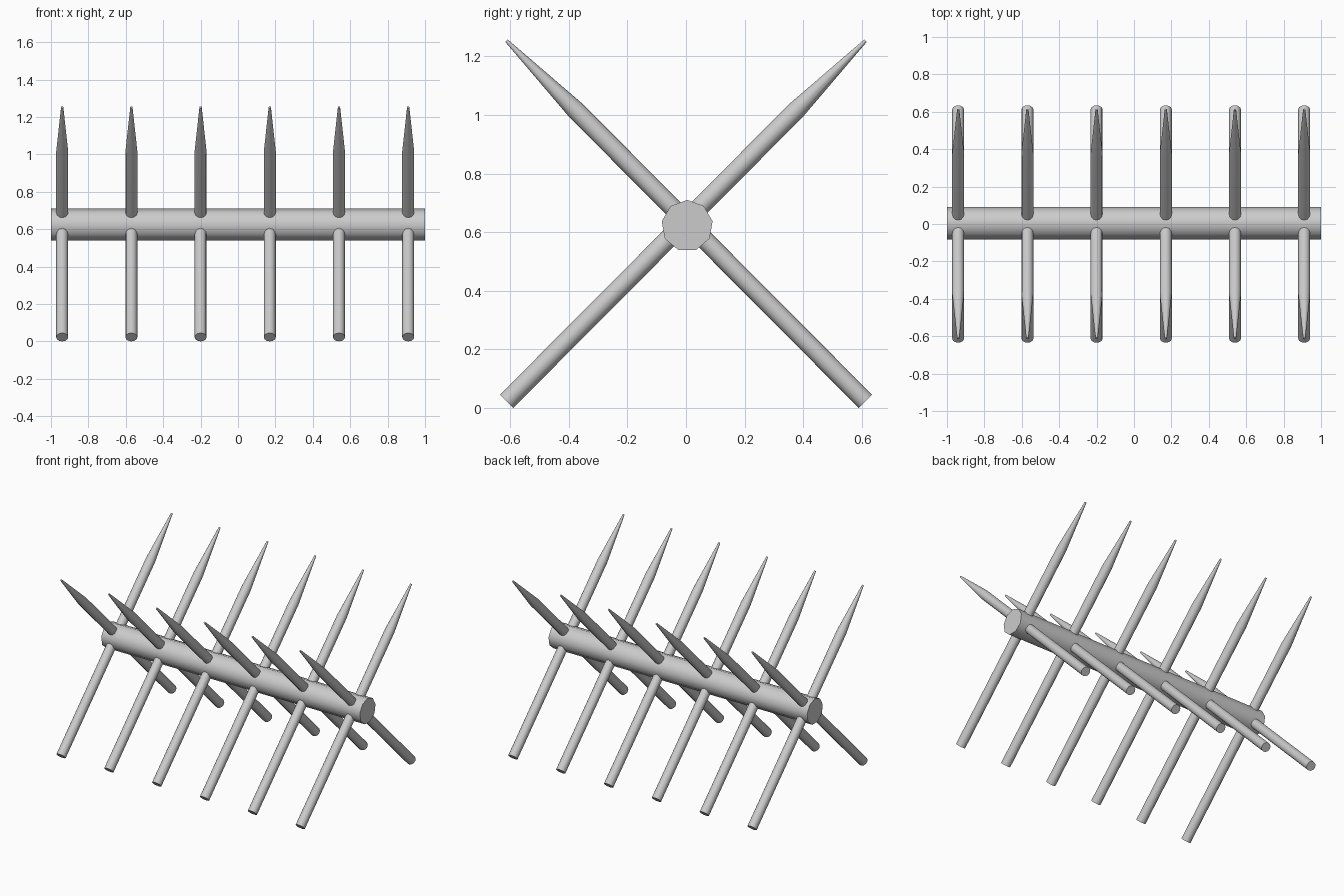
import bpy, bmesh, math
from mathutils import Vector

if "Cube" in bpy.data.objects:
    bpy.data.objects.remove(bpy.data.objects["Cube"])


def lathe(name, start, axis, side, profile, n):
    """Closed round bar: profile is (distance along axis, radius) pairs."""
    start, u, v = Vector(start), Vector(axis).normalized(), Vector(side).normalized()
    w = u.cross(v)
    bm = bmesh.new()
    rings = []
    for d, r in profile:
        rings.append([bm.verts.new(start + u * d + v * r * math.cos(a) + w * r * math.sin(a))
                      for a in (2 * math.pi * i / n for i in range(n))])
    for a, b in zip(rings, rings[1:]):
        for i in range(n):
            j = (i + 1) % n
            bm.faces.new((a[i], a[j], b[j], b[i]))
    bm.faces.new(rings[0])
    bm.faces.new(rings[-1])
    bmesh.ops.recalc_face_normals(bm, faces=bm.faces[:])
    me = bpy.data.meshes.new(name)
    bm.to_mesh(me)
    bm.free()
    ob = bpy.data.objects.new(name, me)
    bpy.context.collection.objects.link(ob)
    bpy.ops.object.select_all(action='DESELECT')
    ob.select_set(True)
    bpy.context.view_layer.objects.active = ob
    bpy.ops.object.shade_smooth_by_angle(angle=math.radians(45))
    return ob


# Horizontal log, nine sided with a corner on top
lathe("log", (-1, 0.004, 0.622), (1, 0, 0), (0, 0, 1), [(0, 0.088), (2, 0.088)], 9)

# Crossed pairs of sharpened stakes through the log
foot_y, foot_z, tip_z = 0.612, 0.023, 1.253
length = math.hypot(2 * foot_y, tip_z - foot_z)
stake_profile = [(0, 0.032), (length - 0.335, 0.032), (length, 0.006)]
for i in range(6):
    x = -0.94 + 0.37 * i
    for s, label in ((-1, "front"), (1, "back")):
        lathe(f"{label}_stake_{i + 1}", (x, s * foot_y, foot_z),
              (0, -2 * s * foot_y, tip_z - foot_z), (1, 0, 0), stake_profile, 12)
